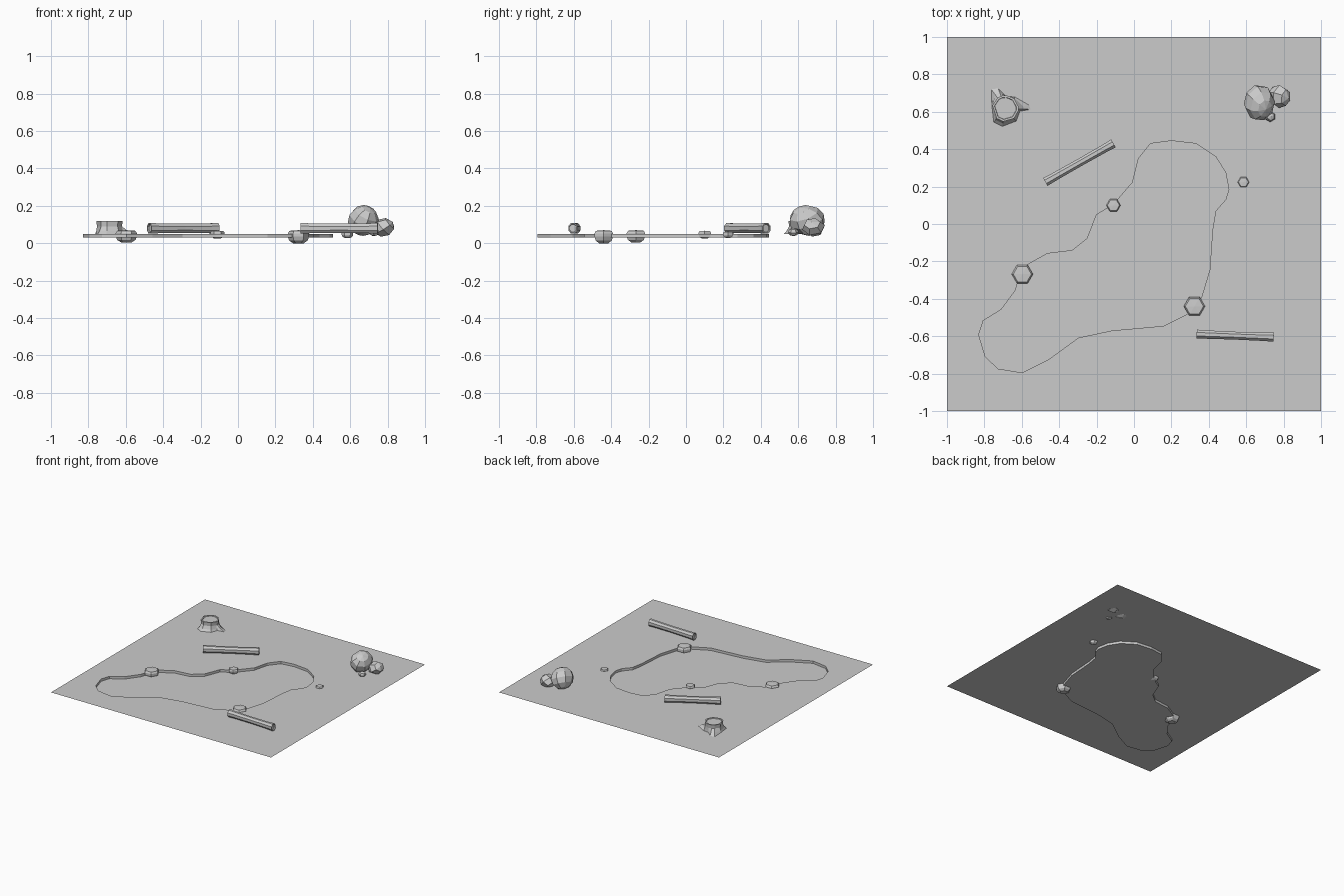
import bpy, bmesh, math
from mathutils import Vector, Matrix, Euler

if "Cube" in bpy.data.objects:
    bpy.data.objects.remove(bpy.data.objects["Cube"])

GROUND, BED = 0.05, 0.03


def finish(name, bm, normals=True):
    if normals:
        bmesh.ops.recalc_face_normals(bm, faces=bm.faces[:])
    me = bpy.data.meshes.new(name)
    bm.to_mesh(me)
    bm.free()
    ob = bpy.data.objects.new(name, me)
    bpy.context.collection.objects.link(ob)
    return ob


def loft(bm, rings, cap_start=True, cap_end=True):
    rows = [[bm.verts.new(p) for p in r] for r in rings]
    n = len(rows[0])
    for a, b in zip(rows, rows[1:]):
        for i in range(n):
            j = (i + 1) % n
            bm.faces.new((a[i], a[j], b[j], b[i]))
    if cap_start:
        bm.faces.new(rows[0][::-1])
    if cap_end:
        bm.faces.new(rows[-1])


# pond outline, counted clockwise from the top
shore = [(.20, .445), (.33, .43), (.437, .36), (.49, .275), (.507, .185), (.49, .13),
         (.437, .07), (.42, -.03), (.405, -.245), (.36, -.395), (.297, -.475),
         (.158, -.545), (-.12, -.57), (-.297, -.608), (-.458, -.725), (-.597, -.795),
         (-.726, -.774), (-.795, -.71), (-.83, -.592), (-.806, -.517), (-.71, -.458),
         (-.635, -.356), (-.597, -.233), (-.463, -.158), (-.33, -.142), (-.25, -.078),
         (-.20, .05), (-.11, .104), (-.008, .222), (.024, .35), (.088, .43)]

# ground sheet with the pond cut out
bm = bmesh.new()
for loop in ([(-1, -1), (1, -1), (1, 1), (-1, 1)], shore):
    vs = [bm.verts.new((x, y, GROUND)) for x, y in loop]
    for a, b in zip(vs, vs[1:] + vs[:1]):
        bm.edges.new((a, b))
bmesh.ops.triangle_fill(bm, use_beauty=True, edges=bm.edges[:])
for f in bm.faces:
    f.normal_update()
    if f.normal.z < 0:
        f.normal_flip()
finish("ground", bm, False)

# sunken pond: bank wall and bed, facing inward
bm = bmesh.new()
ccw = shore[::-1]
loft(bm, [[(x, y, GROUND) for x, y in ccw], [(x, y, BED) for x, y in ccw]], cap_start=False)
bmesh.ops.recalc_face_normals(bm, faces=bm.faces[:])
bed = max(bm.faces, key=lambda f: len(f.verts))
if bed.normal.z < 0:
    bmesh.ops.reverse_faces(bm, faces=bm.faces[:])
finish("pond", bm, False)


# six-sided flattened shore stones
def stone(name, x, y, r, top, bottom):
    bm = bmesh.new()
    h = top - bottom
    prof = [(.5, 0), (.86, .2), (1, .5), (1, .75), (.85, .95)]
    rings = [[(x + r * k * math.cos(i * math.pi / 3), y + r * k * math.sin(i * math.pi / 3),
               bottom + h * t) for i in range(6)] for k, t in prof]
    loft(bm, rings, cap_end=False)
    tip = bm.verts.new((x, y, top))
    bm.verts.ensure_lookup_table()
    last = bm.verts[24:30]
    for i in range(6):
        bm.faces.new((last[i], last[(i + 1) % 6], tip))
    finish(name, bm)


stone("shore_stone_west", -.597, -.268, .057, .07, .005)
stone("shore_stone_south", .323, -.44, .057, .07, 0)
stone("shore_stone_north", -.11, .10, .038, .067, .026)
stone("shore_stone_east", .585, .224, .031, .062, .029)


# boulder cluster
def boulder(name, loc, size, rot, seg=8, rings=6):
    bm = bmesh.new()
    bmesh.ops.create_uvsphere(bm, u_segments=seg, v_segments=rings, radius=1)
    m = (Matrix.Translation(loc) @ Matrix.Diagonal((*size, 1)) @ Euler(rot).to_matrix().to_4x4())
    bmesh.ops.transform(bm, matrix=m, verts=bm.verts[:])
    finish(name, bm)


boulder("large_boulder", (.67, .648, .122), (.083, .098, .083), (.5, .35, .3))
boulder("medium_boulder", (.777, .682, .085), (.062, .063, .051), (.4, .9, .3), 6, 4)
boulder("small_boulder", (.728, .574, .06), (.029, .029, .023), (0, .2, 0), 6, 4)


# fallen logs with recessed ends and a slightly waisted trunk
def log(name, a, b, r=.031):
    a, b = Vector((*a, GROUND + .03)), Vector((*b, GROUND + .03))
    d = b - a
    side = Vector((-d.y, d.x, 0)).normalized()
    prof = [(.02, .72), (0, .78), (0, 1), (.12, .92), (.5, .86),
            (.88, .92), (1, 1), (1, .78), (.98, .72)]
    rings = []
    for t, k in prof:
        rings.append([a + d * t + (side * math.cos(u) * .85 + Vector((0, 0, math.sin(u)))) * r * k
                      for u in [(i + .5) * math.tau / 8 for i in range(8)]])
    bm = bmesh.new()
    loft(bm, rings)
    finish(name, bm)


log("log_north", (-.474, .225), (-.11, .431))
log("log_south", (.335, -.589), (.747, -.605))

# tree stump with three flared roots and a recessed cut top
foot = [(-.763, .72), (-.726, .725), (-.683, .683), (-.635, .678), (-.56, .635),
        (-.553, .613), (-.61, .603), (-.63, .55), (-.704, .522), (-.75, .545), (-.76, .635)]
foot = foot[::-1]
c = Vector((-.688, .618))
angles = [math.atan2(y - c.y, x - c.x) for x, y in foot]


def round_ring(r, z):
    return [(c.x + r * math.cos(u), c.y + r * math.sin(u), z) for u in angles]


low = [Vector(p) * .45 + (c + (Vector(p) - c).normalized() * .068) * .55 for p in foot]
bm = bmesh.new()
loft(bm, [[(x, y, GROUND) for x, y in foot], [(p.x, p.y, .066) for p in low],
          round_ring(.068, .09), round_ring(.071, .12), round_ring(.06, .12),
          round_ring(.058, .115)])
finish("tree_stump", bm)
